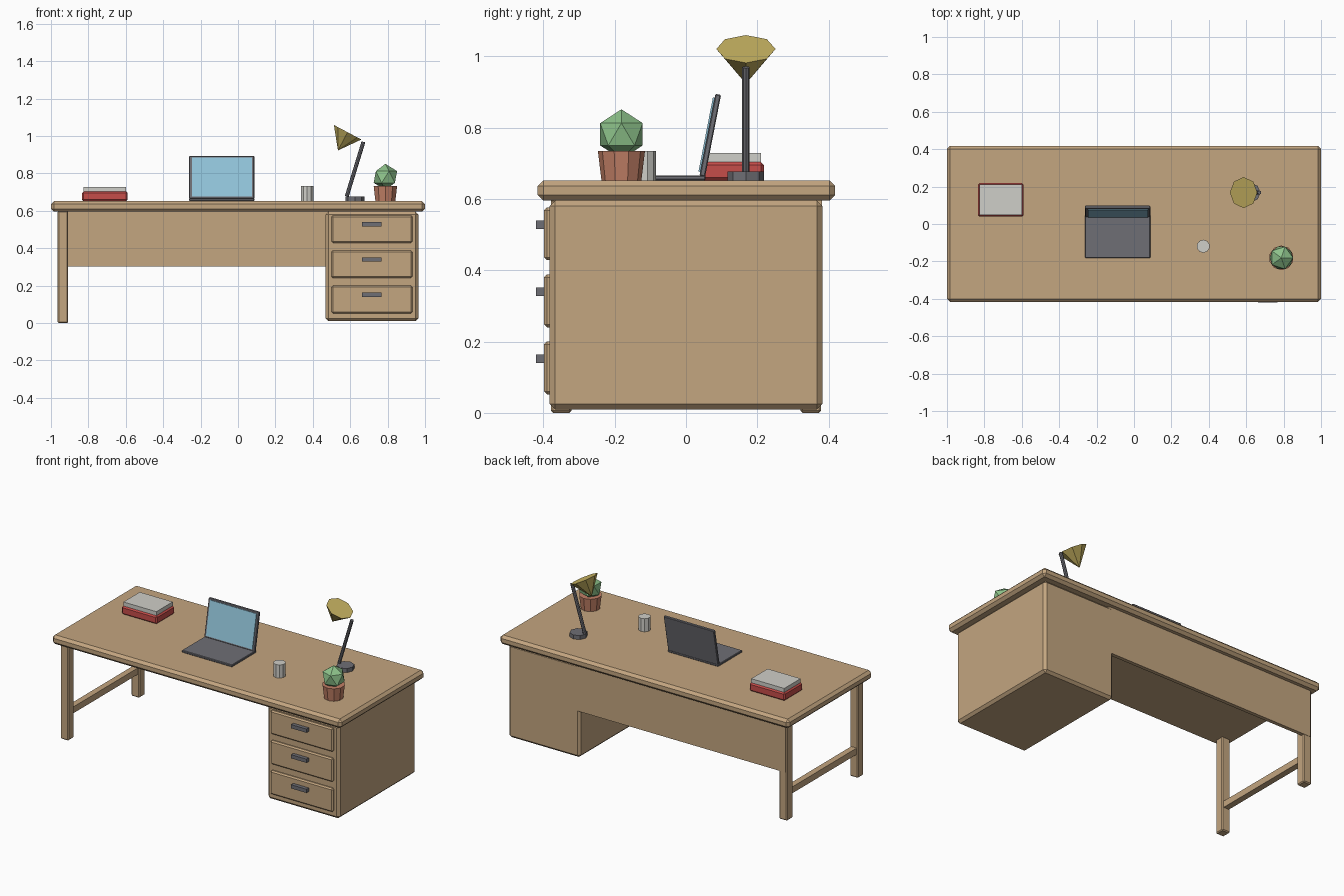
import bpy, bmesh
from math import radians
from mathutils import Matrix, Vector

cube = bpy.data.objects.get("Cube")
if cube:
    bpy.data.objects.remove(cube, do_unlink=True)


def material(name, r, g, b):
    """Flat material from display values, stored as linear."""
    linear = [(c / 255) ** 2.2 for c in (r, g, b)] + [1]
    mat = bpy.data.materials.new(name)
    mat.use_nodes = True
    mat.diffuse_color = linear
    node = mat.node_tree.nodes["Principled BSDF"]
    node.inputs["Base Color"].default_value = linear
    node.inputs["Roughness"].default_value = 0.8
    return mat


wood = material("wood", 194, 164, 127)
dark = material("dark metal", 110, 110, 116)
blue = material("screen blue", 146, 197, 219)
red = material("book red", 197, 78, 75)
pale = material("pale grey", 206, 205, 199)
clay = material("clay", 193, 127, 102)
green = material("leaf green", 140, 193, 137)
brass = material("brass yellow", 203, 182, 100)


def finish(bm, name, mat, matrix=None):
    if matrix:
        bm.transform(matrix)
    bmesh.ops.recalc_face_normals(bm, faces=bm.faces)
    mesh = bpy.data.meshes.new(name)
    bm.to_mesh(mesh)
    bm.free()
    mesh.materials.append(mat)
    obj = bpy.data.objects.new(name, mesh)
    bpy.context.collection.objects.link(obj)
    return obj


def box(name, mat, x, y, z, bevel=0, matrix=None):
    """Box from (min, max) ranges with an optional chamfer."""
    bm = bmesh.new()
    bmesh.ops.create_cube(bm, size=1)
    for v in bm.verts:
        v.co = Vector([(a + b) / 2 + c * (b - a) for c, (a, b) in zip(v.co, (x, y, z))])
    if bevel:
        bmesh.ops.bevel(bm, geom=bm.edges[:], offset=bevel, segments=1,
                        profile=0.5, affect='EDGES')
    return finish(bm, name, mat, matrix)


def cone(name, mat, sides, r1, r2, depth, center, tilt=0):
    """Cone or cylinder around its centre, tilted about y."""
    bm = bmesh.new()
    bmesh.ops.create_cone(bm, cap_ends=True, segments=sides,
                          radius1=r1, radius2=r2, depth=depth)
    bmesh.ops.remove_doubles(bm, verts=bm.verts, dist=1e-5)
    return finish(bm, name, mat, Matrix.Translation(center)
                  @ Matrix.Rotation(radians(tilt), 4, 'Y'))


# Desk frame
top_z = 0.652
box("desk_top", wood, (-1, 1), (-0.416, 0.418), (0.595, top_z), 0.016)
box("drawer_cabinet", wood, (0.468, 0.964), (-0.382, 0.382), (0.01, 0.595), 0.015)
box("back_panel", wood, (-0.955, 0.5), (0.358, 0.381), (0.302, 0.6))
for name, side in (("front_leg", -1), ("back_leg", 1)):
    y = sorted((side * 0.321, side * 0.379))
    box(name, wood, (-0.964, -0.908), y, (0, 0.6), 0.006)
box("leg_stretcher", wood, (-0.955, -0.917), (-0.33, 0.33), (0.147, 0.187))

# Drawers and handles
for i, label in enumerate(("bottom", "middle", "top")):
    z = 0.126 + i * 0.188
    box(label + "_drawer", wood, (0.5, 0.932), (-0.398, -0.375),
        (z - 0.074, z + 0.074), 0.008)
    box(label + "_handle", dark, (0.662, 0.768), (-0.421, -0.396),
        (z + 0.014, z + 0.037))

# Books
box("lower_book", red, (-0.834, -0.59), (0.04, 0.218), (top_z, 0.703), 0.008)
box("upper_book", pale, (-0.826, -0.598), (0.048, 0.21), (0.703, 0.728))

# Laptop
width = (-0.261, 0.087)
box("laptop_base", dark, width, (-0.183, 0.055), (top_z, 0.666), 0.003)
lid = Matrix.Translation((0, 0.068, 0.778)) @ Matrix.Rotation(radians(-11), 4, 'X')
box("laptop_lid", dark, width, (-0.008, 0.008), (-0.117, 0.117), 0.003, lid)
box("laptop_screen", blue, (-0.246, 0.074), (-0.013, -0.007),
    (-0.106, 0.106), 0, lid)

# Cup and potted plant
cone("cup", pale, 10, 0.035, 0.035, 0.082, (0.37, -0.119, 0.693))
cone("plant_pot", clay, 10, 0.056, 0.066, 0.082, (0.788, -0.181, 0.693))
bm = bmesh.new()
bmesh.ops.create_icosphere(bm, subdivisions=1, radius=0.07)
finish(bm, "plant", green, Matrix.Translation((0.788, -0.181, 0.781)))

# Desk lamp
lamp_y = 0.168
cone("lamp_base", dark, 8, 0.051, 0.051, 0.026, (0.625, lamp_y, 0.664))
cone("lamp_arm", dark, 8, 0.0105, 0.0105, 0.305, (0.626, lamp_y, 0.823), 17)
tilt = 28
axis = Matrix.Rotation(radians(tilt), 3, 'Y') @ Vector((0, 0, 1))
rim = Vector((0.586, lamp_y, 1.02))
cone("lamp_shade", brass, 8, 0, 0.083, 0.11, rim - axis * 0.055, tilt)
